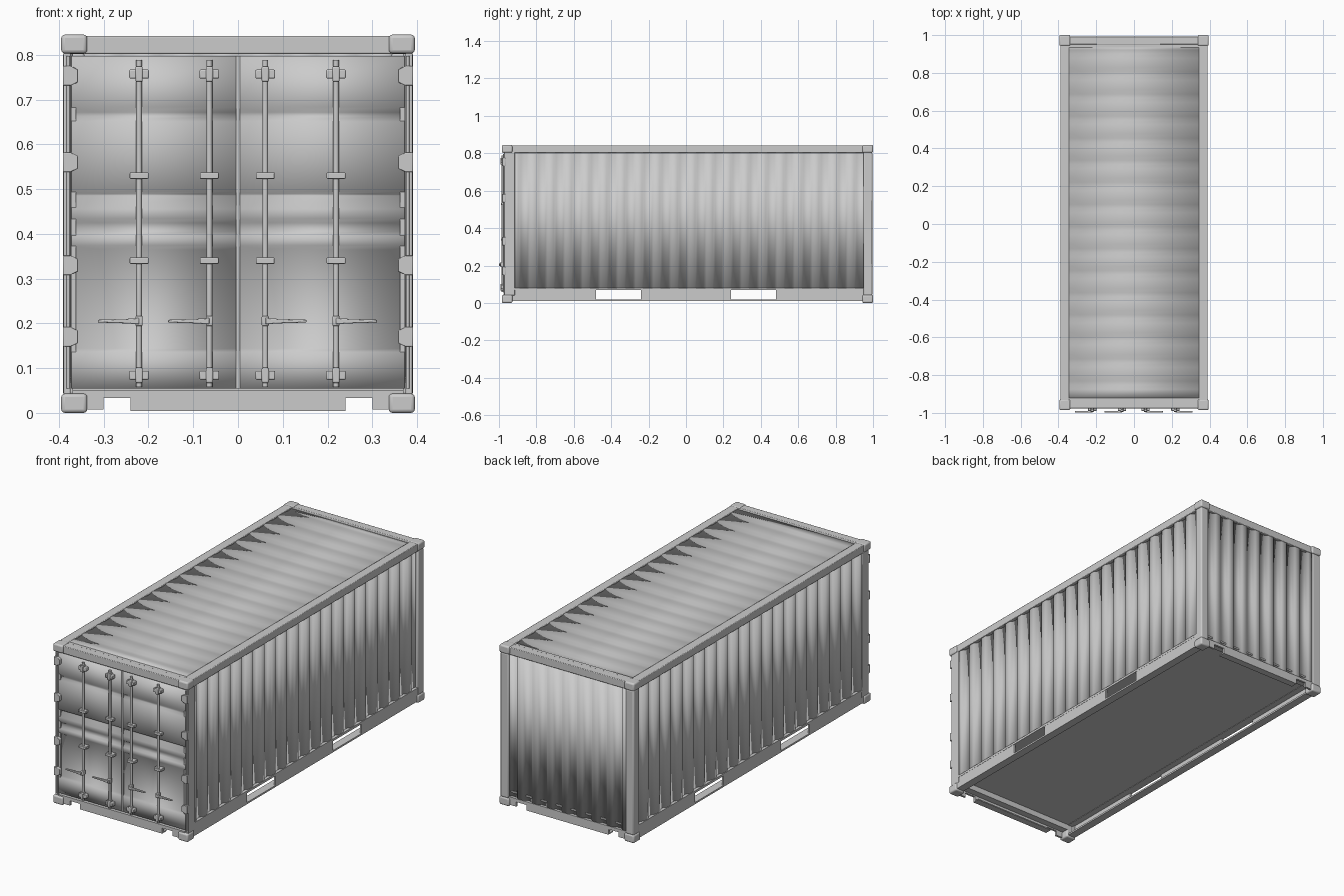
import bpy, bmesh
from mathutils import Vector

if "Cube" in bpy.data.objects:
    bpy.data.objects.remove(bpy.data.objects["Cube"])


def finish(bm, name, bevel=0, solid=0, segs=2):
    me = bpy.data.meshes.new(name)
    bm.to_mesh(me)
    bm.free()
    ob = bpy.data.objects.new(name, me)
    bpy.context.collection.objects.link(ob)
    if solid:
        m = ob.modifiers.new("solid", 'SOLIDIFY')
        m.thickness, m.offset = solid, 0
    if bevel:
        m = ob.modifiers.new("bevel", 'BEVEL')
        m.width, m.segments = bevel, segs
    bpy.ops.object.select_all(action='DESELECT')
    ob.select_set(True)
    bpy.context.view_layer.objects.active = ob
    bpy.ops.object.shade_smooth_by_angle(angle=0.6)
    return ob


def box(name, x, y, z, bevel=0, segs=2):
    """Box from (min, max) pairs."""
    bm = bmesh.new()
    bmesh.ops.create_cube(bm, size=1)
    for v in bm.verts:
        v.co = Vector([(a + b) / 2 + c * abs(b - a) for (a, b), c in zip((x, y, z), v.co)])
    return finish(bm, name, bevel, segs=segs)


def span(s, a, b):
    return tuple(sorted((s * a, s * b)))


def sheet(name, pts, place, lo, hi, solid=0.004):
    """Folded plate: 2D profile pts swept from lo to hi; place(u, v, w) -> xyz."""
    bm = bmesh.new()
    rows = [[bm.verts.new(place(u, v, w)) for u, v in pts] for w in (lo, hi)]
    for i in range(len(pts) - 1):
        bm.faces.new((rows[0][i], rows[0][i + 1], rows[1][i + 1], rows[1][i]))
    return finish(bm, name, solid=solid)


def prism(name, pts, place, lo, hi, bevel=0):
    """Solid from a closed 2D outline."""
    bm = bmesh.new()
    a = [bm.verts.new(place(u, v, lo)) for u, v in pts]
    b = [bm.verts.new(place(u, v, hi)) for u, v in pts]
    n = len(pts)
    bm.faces.new(a)
    bm.faces.new(b)
    for i in range(n):
        bm.faces.new((a[i], a[(i + 1) % n], b[(i + 1) % n], b[i]))
    bmesh.ops.recalc_face_normals(bm, faces=bm.faces)
    return finish(bm, name, bevel)


def corrugation(start, end, count, outer, inner, flat=0.34, slope=0.16):
    """Trapezoid wave profile."""
    p = (end - start) / count
    pts = []
    for i in range(count):
        s = start + i * p
        pts += [(s, outer), (s + flat * p, outer),
                (s + (flat + slope) * p, inner), (s + (1 - slope) * p, inner)]
    return pts + [(end, outer)]


def cylinder(name, x, y, z0, z1, r):
    bm = bmesh.new()
    bmesh.ops.create_cone(bm, cap_ends=True, segments=12, radius1=r, radius2=r, depth=z1 - z0)
    bmesh.ops.translate(bm, verts=bm.verts, vec=(x, y, (z0 + z1) / 2))
    return finish(bm, name)


# corrugated walls and roof
for s in (-1, 1):
    sheet("side_wall", corrugation(-0.93, 0.96, 20, 0.384, 0.371),
          lambda u, v, w, s=s: (s * v, u, w), 0.07, 0.81)
sheet("back_wall", corrugation(-0.35, 0.35, 8, 0.988, 0.975),
      lambda u, v, w: (u, v, w), 0.045, 0.81)
sheet("roof", corrugation(-0.925, 0.945, 16, 0.839, 0.834, 0.42, 0.2),
      lambda u, v, w: (w, u, v), -0.35, 0.35)
box("roof_back_plate", (-0.345, 0.345), (0.935, 0.975), (0.834, 0.841))
box("roof_front_plate", (-0.345, 0.345), (-0.95, -0.92), (0.834, 0.841))

# floor
box("floor", (-0.375, 0.375), (-0.96, 0.98), (0.07, 0.078))

for s in (-1, 1):
    # corner castings
    for y in ((-0.985, -0.928), (0.943, 1.0)):
        for z in ((0, 0.043), (0.803, 0.845)):
            box("corner_casting", span(s, 0.337, 0.395), y, z, 0.008, 3)
    # posts
    box("front_post", span(s, 0.374, 0.39), (-0.972, -0.915), (0.04, 0.805), 0.003)
    box("back_post", span(s, 0.343, 0.391), (0.948, 0.996), (0.04, 0.805), 0.006)
    # roof rails
    box("top_rail", span(s, 0.343, 0.39), (-0.94, 0.955), (0.802, 0.843), 0.003)
    # floor rails with fork pockets
    for y in ((-0.94, -0.48), (-0.24, 0.24), (0.48, 0.955)):
        box("bottom_rail", span(s, 0.378, 0.388), y, (0.012, 0.074))
    box("bottom_rail_top", span(s, 0.345, 0.389), (-0.94, 0.955), (0.068, 0.08))
    box("bottom_rail_flange", span(s, 0.345, 0.388), (-0.94, 0.955), (0.009, 0.018))

# end sills with fork notches, and end headers
for name, s, y in (("front", -1, 0.98), ("back", 1, 0.995)):
    box(name + "_header", (-0.345, 0.345), span(s, y - 0.045, y - 0.003), (0.802, 0.842), 0.003)
    notched = [(-0.345, 0.008), (-0.30, 0.008), (-0.30, 0.033), (-0.24, 0.033), (-0.24, 0.004),
               (0.24, 0.004), (0.24, 0.033), (0.30, 0.033), (0.30, 0.008), (0.345, 0.008),
               (0.345, 0.046), (-0.345, 0.046)]
    prism(name + "_sill", notched, lambda u, v, w: (u, w, v), *span(s, y - 0.014, y - 0.003))
    box(name + "_sill_lip", (-0.24, 0.24), span(s, y - 0.04, y - 0.003), (0.004, 0.01))
    box(name + "_sill_top", (-0.37, 0.37), span(s, y - 0.05, y - 0.003), (0.04, 0.05))
    box(name + "_sill_riser", (-0.37, 0.37), span(s, y - 0.05, y - 0.04), (0.045, 0.075))

# doors with pressed horizontal ribs
F, R = -0.966, -0.957
door = [(0.054, F), (0.135, F), (0.143, R), (0.365, R), (0.375, F), (0.395, F), (0.405, R),
        (0.425, R), (0.435, F), (0.455, F), (0.485, R), (0.49, R), (0.495, F),
        (0.65, F), (0.662, R), (0.672, R), (0.684, F), (0.797, F)]
for s in (-1, 1):
    sheet("door", door, lambda u, v, w: (w, v, u), *span(s, 0.002, 0.372))
    box("door_edge", span(s, 0.362, 0.373), (-0.967, -0.95), (0.054, 0.797))
    box("door_seal", span(s, 0.0, 0.004), (-0.969, -0.95), (0.054, 0.797))
    # hinges
    for z in (0.753, 0.56, 0.33, 0.17):
        outline = [(0.391, z - 0.022), (0.391, z + 0.022), (0.374, z + 0.022),
                   (0.357, z + 0.014), (0.357, z - 0.014), (0.374, z - 0.022)]
        prism("hinge", [(s * u, v) for u, v in outline],
              lambda u, v, w: (u, w, v), -0.983, -0.965, 0.002)
    cylinder("hinge_pin", s * 0.379, -0.974, 0.055, 0.797, 0.004)

# locking rods with brackets and handles
for x, h in ((-0.221, -1), (-0.064, -1), (0.061, 1), (0.219, 1)):
    cylinder("lock_rod", x, -0.979, 0.058, 0.788, 0.0065)
    for z in (0.757, 0.084):
        box("rod_keeper", (x - 0.022, x + 0.022), (-0.99, -0.962), (z - 0.01, z + 0.01), 0.003)
        box("rod_cam", (x - 0.008, x + 0.008), (-0.993, -0.968), (z - 0.017, z + 0.017), 0.003)
    for z in (0.53, 0.34):
        box("rod_bracket", (x - 0.021, x + 0.021), (-0.988, -0.955), (z - 0.007, z + 0.007), 0.002)
    box("handle_hub", (x - 0.008, x + 0.008), (-0.995, -0.97), (0.194, 0.217), 0.003)
    lever = [(x, 0.212), (x + h * 0.03, 0.210), (x + h * 0.092, 0.208),
             (x + h * 0.092, 0.202), (x + h * 0.03, 0.200), (x, 0.198)]
    prism("handle", lever, lambda u, v, w: (u, w, v), -0.999, -0.989, 0.002)
